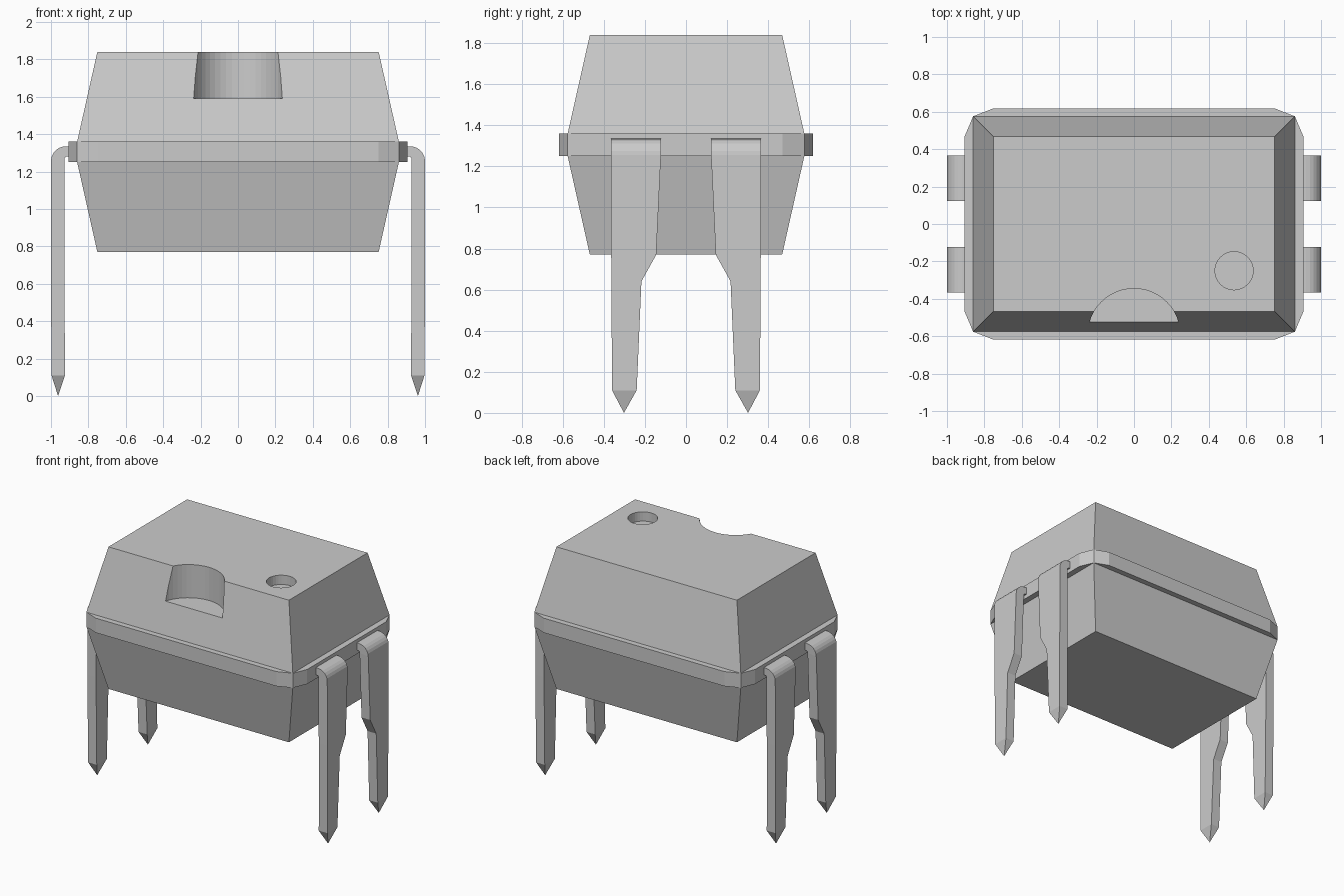
import bpy, bmesh, math

if "Cube" in bpy.data.objects:
    bpy.data.objects.remove(bpy.data.objects["Cube"])


def finish(bm, name):
    bmesh.ops.recalc_face_normals(bm, faces=bm.faces[:])
    me = bpy.data.meshes.new(name)
    bm.to_mesh(me)
    bm.free()
    ob = bpy.data.objects.new(name, me)
    bpy.context.collection.objects.link(ob)
    return ob


# Moulded body: two frustums meeting at a 12-sided parting band
def make_body():
    bm = bmesh.new()
    signs = [(1, 1), (-1, 1), (-1, -1), (1, -1)]

    def rect(z):
        return [bm.verts.new((sx * 0.752, sy * 0.468, z)) for sx, sy in signs]

    def band(z):
        ring = []
        for sx, sy in signs:
            pts = [(0.905, 0.47), (0.86, 0.576), (0.752, 0.618)]
            if sx * sy < 0:
                pts.reverse()
            ring += [bm.verts.new((sx * x, sy * y, z)) for x, y in pts]
        return ring

    upper, lower = band(1.36), band(1.25)
    for i in range(12):
        j = (i + 1) % 12
        bm.faces.new((upper[i], upper[j], lower[j], lower[i]))
    for ring, cap in ((upper, rect(1.84)), (lower, rect(0.77))):
        bm.faces.new(cap)
        for i in range(4):
            j = (i + 1) % 4
            a, b = 3 * i + 1, 3 * j + 1
            bm.faces.new((cap[i], cap[j], ring[b], ring[a]))
            bm.faces.new((ring[a], ring[a + 1], ring[(a + 2) % 12], ring[b]))
    return finish(bm, "body")


# Cylinder-shaped recess cut down from the top face
def cut_recess(body, name, x, y, r, floor, sides):
    bm = bmesh.new()
    bmesh.ops.create_cone(bm, cap_ends=True, segments=sides, radius1=r,
                          radius2=r, depth=2.1 - floor)
    bmesh.ops.translate(bm, verts=bm.verts[:], vec=(x, y, (2.1 + floor) / 2))
    cutter = finish(bm, name)
    cutter.hide_render = True
    cutter.hide_set(True)
    mod = body.modifiers.new(name, 'BOOLEAN')
    mod.operation = 'DIFFERENCE'
    mod.solver = 'EXACT'
    mod.object = cutter


# Bent, tapering pin lofted from rectangular sections and ending in a point
def make_pin(name, sx, sy):
    # each section: outer x, z, inner x, z, y near centre, y far
    secs = [(0.9, 1.335, 0.9, 1.28, 0.122, 0.366)]
    for k in range(7):
        a = math.pi / 2 * (1 - k / 6)
        c, s = math.cos(a), math.sin(a)
        secs.append((0.92 + 0.08 * c, 1.255 + 0.08 * s,
                     0.914 + 0.014 * c, 1.266 + 0.014 * s, 0.122, 0.366))
    for z, y0, y1 in ((0.77, 0.145, 0.364), (0.64, 0.217, 0.363),
                      (0.11, 0.24, 0.36)):
        xo = 1.0 if z > 0.5 else 0.997
        secs.append((xo, z, xo - 0.072, z, y0, y1))
    bm = bmesh.new()
    rings = [[bm.verts.new((sx * x, sy * y, z)) for x, z, y in
              ((xo, zo, y0), (xo, zo, y1), (xi, zi, y1), (xi, zi, y0))]
             for xo, zo, xi, zi, y0, y1 in secs]
    tip = bm.verts.new((sx * 0.962, sy * 0.302, 0))
    bm.faces.new(rings[0])
    for a, b in zip(rings, rings[1:]):
        for i in range(4):
            j = (i + 1) % 4
            bm.faces.new((a[i], a[j], b[j], b[i]))
    for i in range(4):
        bm.faces.new((rings[-1][i], rings[-1][(i + 1) % 4], tip))
    return finish(bm, name)


body = make_body()
cut_recess(body, "notch_cutter", 0, -0.592, 0.247, 1.59, 48)
cut_recess(body, "dot_cutter", 0.535, -0.25, 0.102, 1.77, 32)

# Two pins on each end
for sx, side in ((-1, "left"), (1, "right")):
    for sy, end in ((-1, "front"), (1, "back")):
        make_pin(f"{side}_{end}_pin", sx, sy)
